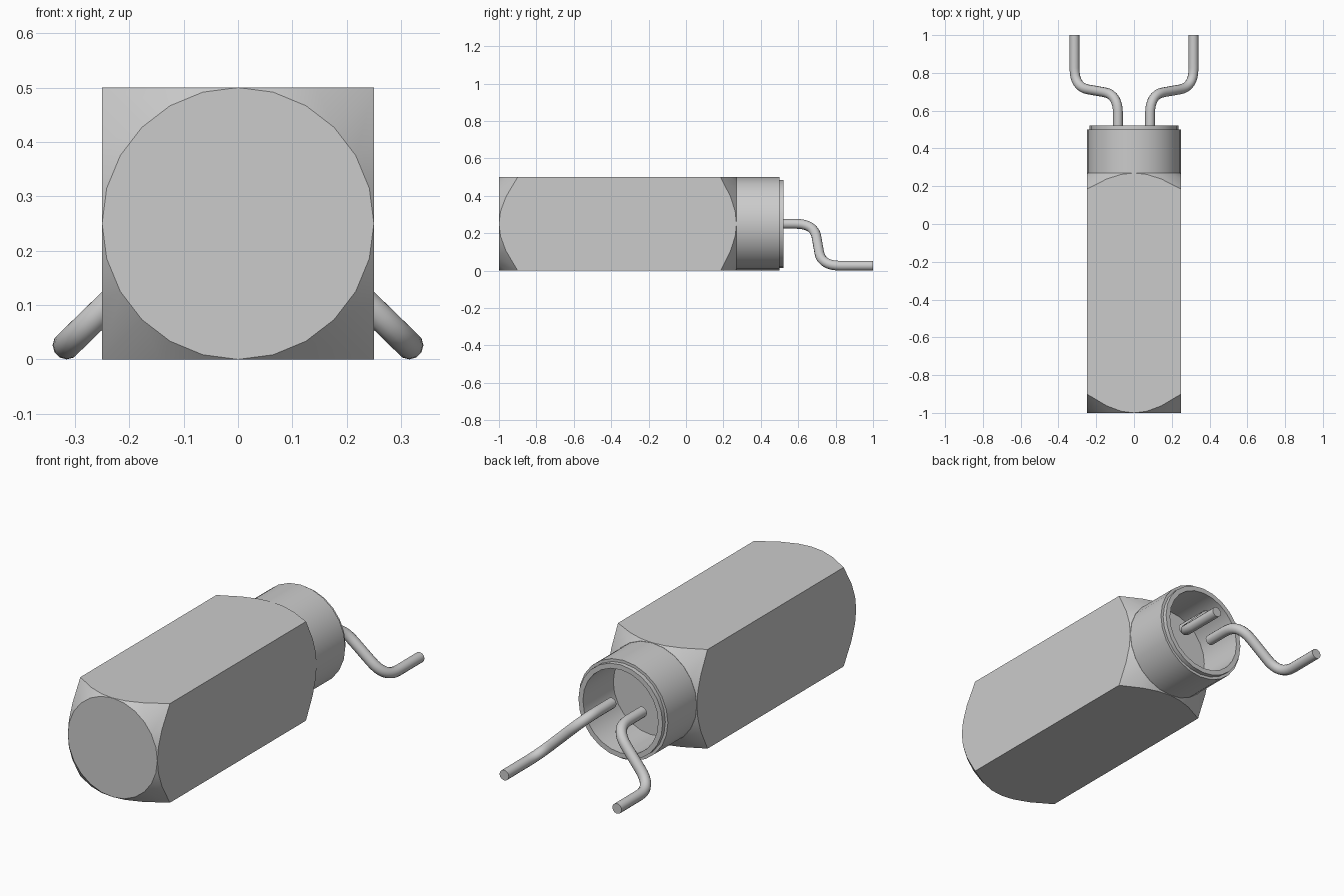
import bpy, bmesh, math
from mathutils import Vector

if "Cube" in bpy.data.objects:
    bpy.data.objects.remove(bpy.data.objects["Cube"])

SIDES = 24
HALF = 0.25          # half width of the square body, also the end-circle radius
CZ = 0.25            # height of the long axis

grey = bpy.data.materials.new("light grey metal")
grey.diffuse_color = (0.6, 0.6, 0.6, 1)
grey.use_nodes = True
grey.node_tree.nodes["Principled BSDF"].inputs["Base Color"].default_value = grey.diffuse_color


def loft(name, rings, smooth=30):
    """Skin rings of points and cap both ends."""
    bm = bmesh.new()
    vr = [[bm.verts.new(p) for p in ring] for ring in rings]
    for a, b in zip(vr, vr[1:]):
        for i in range(SIDES):
            j = (i + 1) % SIDES
            bm.faces.new((a[i], a[j], b[j], b[i]))
    bm.faces.new(vr[0][::-1])
    bm.faces.new(vr[-1])
    bmesh.ops.remove_doubles(bm, verts=bm.verts, dist=1e-5)
    bmesh.ops.recalc_face_normals(bm, faces=bm.faces)
    me = bpy.data.meshes.new(name)
    bm.to_mesh(me)
    bm.free()
    ob = bpy.data.objects.new(name, me)
    bpy.context.collection.objects.link(ob)
    finish(ob, smooth)
    return ob


def finish(ob, angle):
    ob.data.materials.clear()
    ob.data.materials.append(grey)
    bpy.ops.object.select_all(action='DESELECT')
    ob.select_set(True)
    bpy.context.view_layer.objects.active = ob
    bpy.ops.object.shade_smooth_by_angle(angle=math.radians(angle))


def circle(r, y):
    angs = [2 * math.pi * i / SIDES for i in range(SIDES)]
    return [(r * math.cos(a), y, CZ + r * math.sin(a)) for a in angs]


def square(y, depth):
    """Square outline whose points slide along y where the cone cuts the box."""
    pts = []
    for i in range(SIDES):
        a = 2 * math.pi * i / SIDES
        c, s = math.cos(a), math.sin(a)
        r = HALF / max(abs(c), abs(s))
        t = (r - HALF) / (HALF * (math.sqrt(2) - 1))
        pts.append((r * c, y + depth * t, CZ + r * s))
    return pts


# Square body with conical chamfers at both ends
loft("body", [circle(HALF, -1), square(-1, 0.1), square(0.27, -0.085),
              circle(HALF, 0.27)], 20)

# Hollow round collar with a stepped lip
profile = [(0.249, 0.265), (0.249, 0.5), (0.235, 0.5), (0.235, 0.522),
           (0.21, 0.522), (0.21, 0.28)]
loft("collar", [circle(r, y) for r, y in profile])


def rounded(points, length, steps=8):
    """Polyline with its inner corners rounded."""
    out = [points[0]]
    for a, b, c in zip(points, points[1:], points[2:]):
        p = b + (a - b).normalized() * length
        q = b + (c - b).normalized() * length
        for k in range(steps + 1):
            t = k / steps
            out.append(p * (1 - t) ** 2 + b * 2 * t * (1 - t) + q * t * t)
    return out + [points[-1]]


# Two bent wire leads
for side, label in ((-1, "left"), (1, "right")):
    path = rounded([Vector((side * x, y, z)) for x, y, z in
                    ((0.085, 0.47, CZ), (0.085, 0.685, CZ),
                     (0.315, 0.725, 0.026), (0.315, 1.0, 0.026))], 0.1)
    cu = bpy.data.curves.new(label + "_wire", 'CURVE')
    cu.dimensions = '3D'
    cu.bevel_depth = 0.026
    cu.bevel_resolution = 4
    cu.use_fill_caps = True
    sp = cu.splines.new('POLY')
    sp.points.add(len(path) - 1)
    for pt, co in zip(sp.points, path):
        pt.co = (*co, 1)
    ob = bpy.data.objects.new(label + "_wire", cu)
    bpy.context.collection.objects.link(ob)
    bpy.ops.object.select_all(action='DESELECT')
    ob.select_set(True)
    bpy.context.view_layer.objects.active = ob
    bpy.ops.object.convert(target='MESH')
    finish(bpy.context.view_layer.objects.active, 40)
